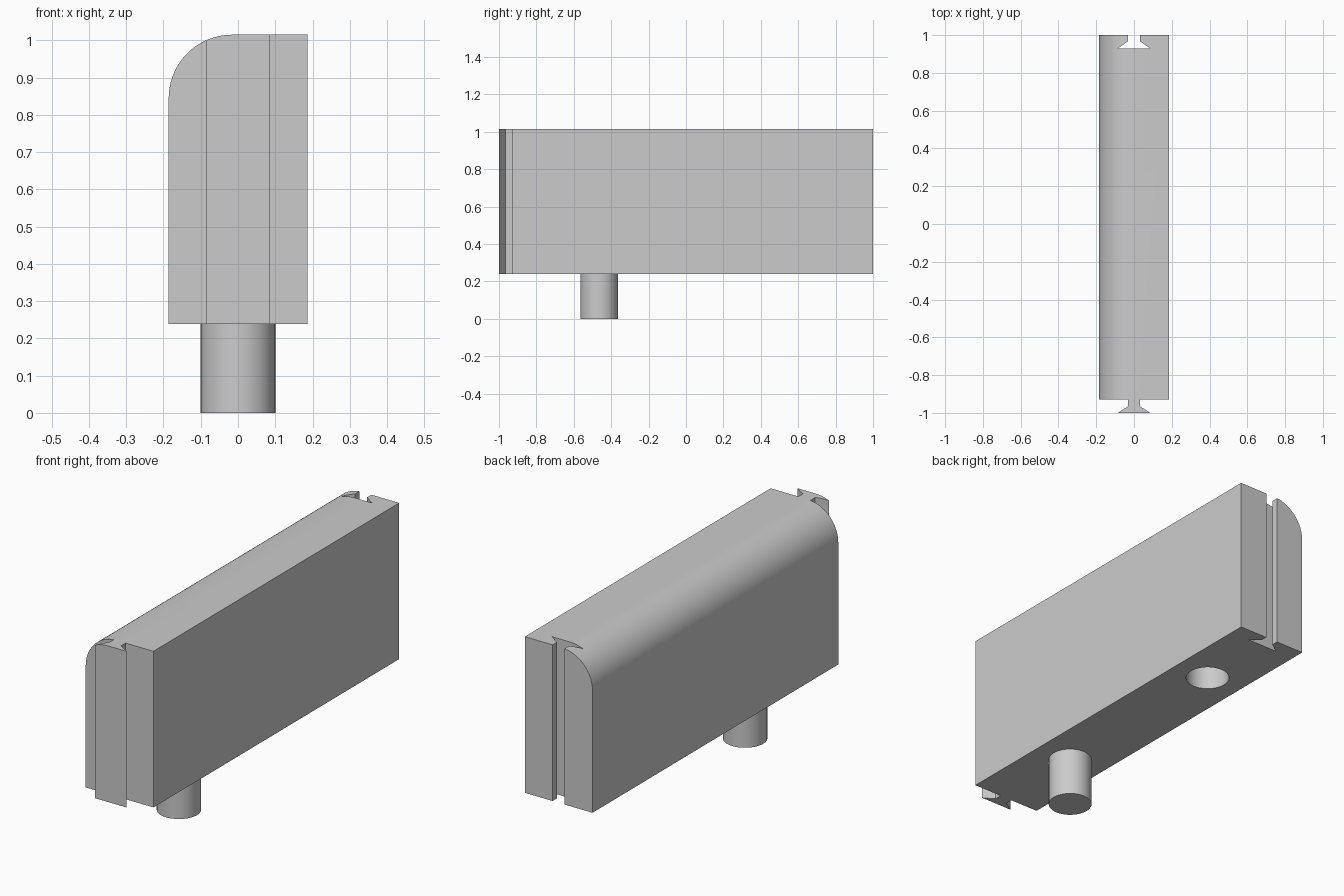
import bpy
import bmesh
from math import cos, sin, pi, radians

if "Cube" in bpy.data.objects:
    bpy.data.objects.remove(bpy.data.objects["Cube"], do_unlink=True)

HALF_W, BASE, TOP, FILLET = 0.186, 0.239, 1.015, 0.17
BODY_FRONT, BACK = -0.93, 1.0
PIN_Y, HOLE_Y, PIN_R = -0.464, 0.534, 0.1

grey = bpy.data.materials.new("grey")
grey.use_nodes = True
color = (0.6, 0.6, 0.6, 1)
grey.diffuse_color = color
grey.node_tree.nodes["Principled BSDF"].inputs["Base Color"].default_value = color


def prism(name, points, offset):
    """Extrude a closed outline of 3D points along an offset."""
    bm = bmesh.new()
    face = bm.faces.new([bm.verts.new(p) for p in points])
    result = bmesh.ops.extrude_face_region(bm, geom=[face])
    bmesh.ops.translate(bm, vec=offset,
                        verts=[v for v in result["geom"] if isinstance(v, bmesh.types.BMVert)])
    bmesh.ops.recalc_face_normals(bm, faces=bm.faces)
    mesh = bpy.data.meshes.new(name)
    bm.to_mesh(mesh)
    bm.free()
    mesh.materials.append(grey)
    obj = bpy.data.objects.new(name, mesh)
    bpy.context.collection.objects.link(obj)
    return obj


def cylinder(name, y, z0, z1):
    ring = [(PIN_R * cos(a * pi / 32), y + PIN_R * sin(a * pi / 32), z0) for a in range(64)]
    return prism(name, ring, (0, 0, z1 - z0))


def activate(obj):
    bpy.ops.object.select_all(action="DESELECT")
    obj.select_set(True)
    bpy.context.view_layer.objects.active = obj


def combine(obj, cutter, operation):
    activate(obj)
    mod = obj.modifiers.new(operation.lower(), "BOOLEAN")
    mod.operation, mod.solver, mod.object = operation, "EXACT", cutter
    bpy.ops.object.modifier_apply(modifier=mod.name)
    bpy.data.objects.remove(cutter, do_unlink=True)


# Body: side section with one rounded top edge, run lengthwise
section = [(-HALF_W, BASE), (HALF_W, BASE), (HALF_W, TOP)]
for i in range(25):
    a = pi / 2 * (1 + i / 24)
    section.append((-HALF_W + FILLET * (1 + cos(a)), TOP - FILLET * (1 - sin(a))))
body = prism("body", [(x, -1.2, z) for x, z in section], (0, 2.4, 0))

# Plan outline: dovetail rail at the front, matching groove at the back
NECK, TAIL, OVER = 0.033, 0.086, 0.4
half = [(TAIL, -1.0), (NECK, -0.966), (NECK, BODY_FRONT), (OVER, BODY_FRONT),
        (OVER, BACK), (NECK, BACK), (NECK, 0.966), (TAIL, BODY_FRONT + 2 * 0.93)]
outline = half + [(-x, y) for x, y in reversed(half)]
plan = prism("plan_cutter", [(x, y, 0) for x, y in outline], (0, 0, 1.4))
combine(body, plan, "INTERSECT")

# Blind socket under the back end
combine(body, cylinder("socket_cutter", HOLE_Y, 0, BASE + 0.25), "DIFFERENCE")

# Round peg under the front end
pin = cylinder("peg", PIN_Y, 0, BASE + 0.001)

for obj in (body, pin):
    activate(obj)
    bpy.ops.object.shade_smooth_by_angle(angle=radians(25))
